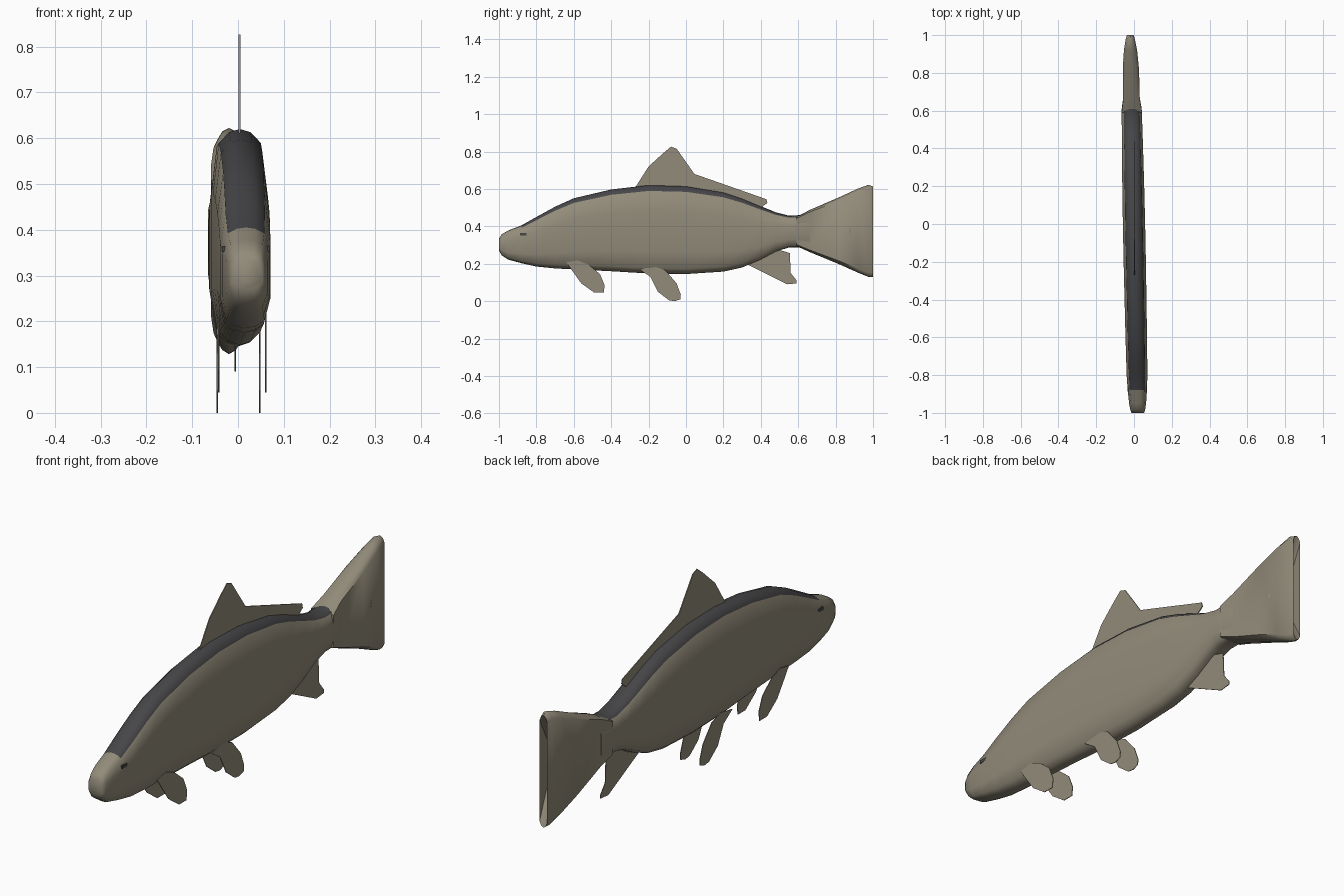
import bpy, bmesh

if "Cube" in bpy.data.objects:
    bpy.data.objects.remove(bpy.data.objects["Cube"])


def material(name, rgb):
    m = bpy.data.materials.new(name)
    m.diffuse_color = (*rgb, 1)
    m.use_nodes = True
    m.node_tree.nodes["Principled BSDF"].inputs["Base Color"].default_value = m.diffuse_color
    return m


OLIVE = material("olive_grey", (0.29, 0.26, 0.195))
DARK = material("dark_grey", (0.062, 0.062, 0.066))


def centre(y):
    # the fish lies very slightly diagonal to the y axis
    return -0.02 * y


def finish(bm, name, mats, angle=None):
    bmesh.ops.recalc_face_normals(bm, faces=bm.faces[:])
    me = bpy.data.meshes.new(name)
    bm.to_mesh(me)
    bm.free()
    ob = bpy.data.objects.new(name, me)
    bpy.context.collection.objects.link(ob)
    for m in mats:
        me.materials.append(m)
    if angle:
        bpy.ops.object.select_all(action='DESELECT')
        ob.select_set(True)
        bpy.context.view_layer.objects.active = ob
        bpy.ops.object.shade_smooth_by_angle(angle=angle)
    return ob


def skin(bm, rings):
    # join neighbouring closed rings with quads
    n = len(rings[0])
    for a, b in zip(rings, rings[1:]):
        for i in range(n):
            j = (i + 1) % n
            bm.faces.new((a[i], a[j], b[j], b[i]))


# Body: stations of (y, bottom z, top z, half width)
STATIONS = [(-1.0, .27, .335, .034), (-.985, .245, .358, .039), (-.95, .222, .378, .045),
            (-.88, .203, .405, .051), (-.8, .185, .45, .055), (-.7, .175, .505, .056),
            (-.6, .17, .55, .057), (-.4, .16, .597, .058), (-.2, .148, .62, .059),
            (0, .145, .615, .059), (.2, .158, .583, .058), (.3, .18, .55, .057),
            (.4, .222, .508, .056), (.48, .265, .475, .055), (.55, .287, .457, .054),
            (.61, .287, .46, .053), (.66, .27, .475, .045)]
HALF = [(0, 0), (.42, .018), (.76, .06), (1, .25), (1, .7), (.78, .935), (.4, .985), (0, 1)]
SECTION = HALF + [(-u, t) for u, t in HALF[-2:0:-1]]

bm = bmesh.new()
rings = [[bm.verts.new((centre(y) + w * u, y, lo + (hi - lo) * t)) for u, t in SECTION]
         for y, lo, hi, w in STATIONS]
skin(bm, rings)
bm.faces.new(rings[0])
bm.faces.new(rings[-1])
bmesh.ops.recalc_face_normals(bm, faces=bm.faces[:])
for f in bm.faces:
    # dark back stripe
    if f.normal.z > .6 and -.88 < f.calc_center_median().y < .62:
        f.material_index = 1
finish(bm, "body", [OLIVE, DARK], 1.2)

# Tail: thick forked shell with a rounded rim
TAIL = [(.59, .45, .054), (.66, .487, .044), (.82, .556, .043), (.92, .602, .035), (.975, .622, .025),
        (1.0, .613, .018), (.87, .374, .04), (1.0, .128, .018), (.975, .13, .025), (.92, .152, .035),
        (.82, .197, .043), (.66, .263, .044), (.59, .295, .054)]
bm = bmesh.new()
rings = []
for side, shrink in ((-1, .9), (-.6, .97), (0, 1), (.6, .97), (1, .9)):
    rings.append([bm.verts.new((centre(y) + side * w, y, .374 + (z - .374) * shrink))
                  for y, z, w in TAIL])
skin(bm, rings)
caps = [bm.faces.new(rings[0]), bm.faces.new(rings[-1])]
bmesh.ops.triangulate(bm, faces=caps)
finish(bm, "tail", [OLIVE], .9)


def fin(name, outline, x, thick=.003):
    # thin plate standing along the body
    bm = bmesh.new()
    rings = [[bm.verts.new((x + s * thick / 2, y, z)) for y, z in outline] for s in (-1, 1)]
    skin(bm, rings)
    caps = [bm.faces.new(r) for r in rings]
    bmesh.ops.triangulate(bm, faces=caps)
    return finish(bm, name, [OLIVE])


# Single fins
fin("dorsal_fin", [(-.27, .61), (-.2, .72), (-.12, .793), (-.08, .826), (-.05, .815), (.045, .68),
                   (.43, .545), (.435, .525), (.40, .50), (.2, .56), (0, .59)], .003, .004)
fin("anal_fin", [(.33, .195), (.40, .25), (.48, .28), (.555, .257), (.56, .15), (.592, .11),
                 (.592, .095), (.54, .09), (.43, .145)], -.006)

# Paired fins
PECTORAL = [(-.64, .208), (-.58, .218), (-.52, .195), (-.46, .145), (-.435, .085), (-.44, .045),
            (-.49, .045), (-.56, .095), (-.61, .165)]
PELVIC = [(-.25, .17), (-.17, .185), (-.11, .165), (-.05, .095), (-.028, .035), (-.03, .01),
          (-.06, 0), (-.09, .004), (-.15, .05), (-.19, .13)]
for side, label in ((1, "right"), (-1, "left")):
    fin("pectoral_fin_" + label, PECTORAL, .0095 + side * .0515)
    fin("pelvic_fin_" + label, PELVIC, .001 + side * .0465)

    # Eyes: tiny dark plates
    bm = bmesh.new()
    bmesh.ops.create_cube(bm, size=1)
    for v in bm.verts:
        v.co = (centre(-.87) + side * .049 + v.co.x * .006, -.87 + v.co.y * .035, .358 + v.co.z * .014)
    finish(bm, "eye_" + label, [DARK])
